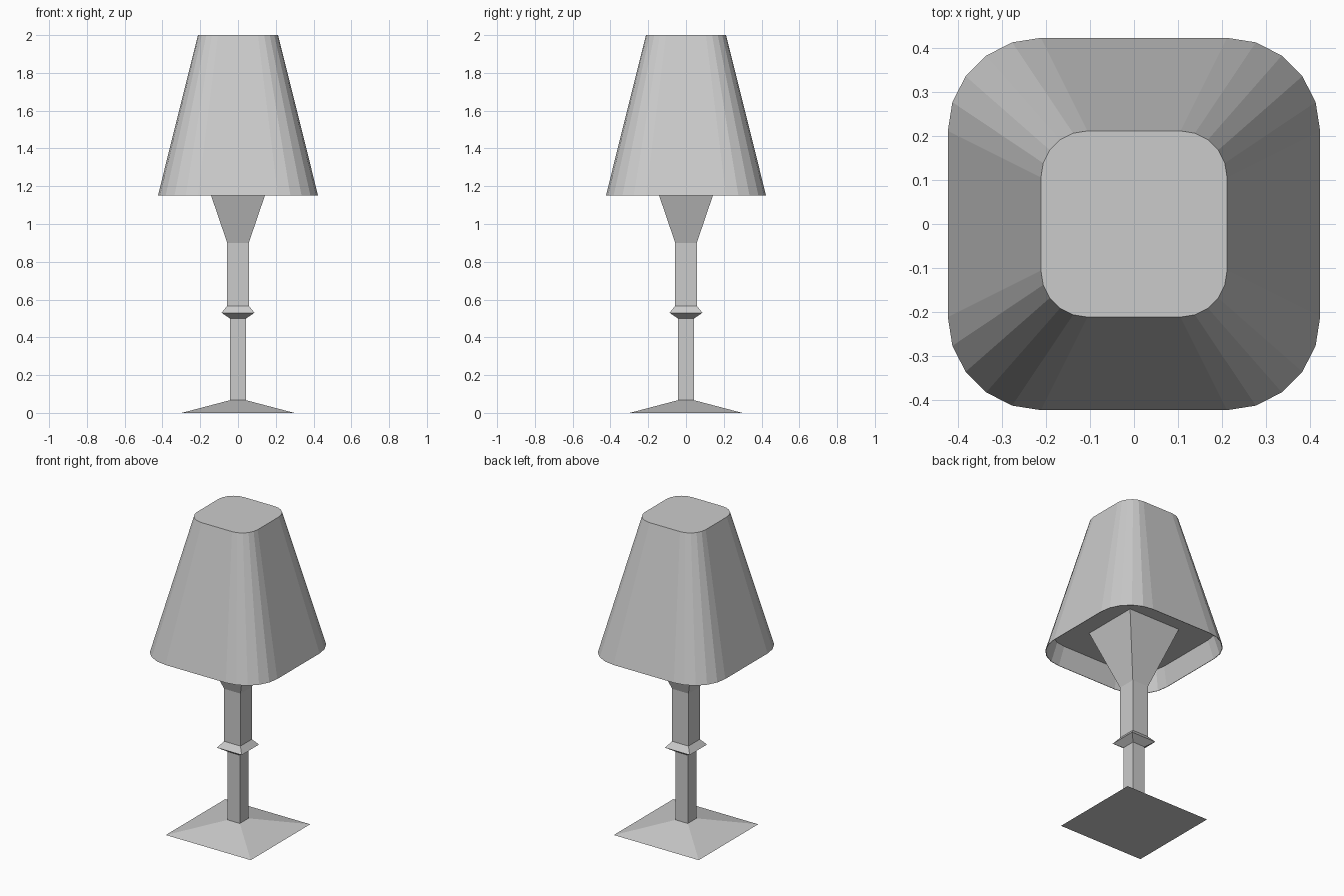
import bpy, bmesh, math

if "Cube" in bpy.data.objects:
    bpy.data.objects.remove(bpy.data.objects["Cube"])


def rounded_square(half, radius, segments):
    """Outline of a square with rounded corners, counter-clockwise."""
    pts = []
    c = half - radius
    for q in range(4):
        cx = c * (1, -1, -1, 1)[q]
        cy = c * (1, 1, -1, -1)[q]
        for i in range(segments + 1):
            a = math.pi / 2 * (q + i / segments)
            pts.append((cx + radius * math.cos(a), cy + radius * math.sin(a)))
    return pts


def square(half):
    return [(half, half), (-half, half), (-half, -half), (half, -half)]


def loft(name, sections):
    """Closed, flat-shaded solid skinned through (outline, z) sections."""
    bm = bmesh.new()
    rings = [[bm.verts.new((x, y, z)) for x, y in pts] for pts, z in sections]
    for lo, hi in zip(rings, rings[1:]):
        n = len(lo)
        for i in range(n):
            j = (i + 1) % n
            bm.faces.new((lo[i], lo[j], hi[j], hi[i]))
    bm.faces.new(rings[0][::-1])
    bm.faces.new(rings[-1])
    bmesh.ops.recalc_face_normals(bm, faces=bm.faces[:])
    mesh = bpy.data.meshes.new(name)
    bm.to_mesh(mesh)
    bm.free()
    obj = bpy.data.objects.new(name, mesh)
    bpy.context.collection.objects.link(obj)
    return obj


def square_loft(name, profile):
    return loft(name, [(square(h), z) for h, z in profile])


# Shallow pyramid foot
square_loft("base", [(0.298, 0.0), (0.043, 0.067)])

# Square stem, collar and flared holder under the shade
square_loft("lower_stem", [(0.043, 0.067), (0.043, 0.5)])
square_loft("collar", [(0.043, 0.5), (0.087, 0.53), (0.057, 0.567)])
square_loft("upper_stem", [(0.057, 0.567), (0.057, 0.9)])
square_loft("shade_holder", [(0.057, 0.9), (0.183, 1.27)])

# Tapered shade with rounded corners: recessed underside, outer wall, flat top
BOTTOM, TOP, RECESS = 1.15, 2.0, 1.27


def shade_section(half, z):
    return rounded_square(half, half / 2, 5), z


loft("shade", [
    shade_section(0.391, RECESS),
    shade_section(0.421, BOTTOM),
    shade_section(0.424, BOTTOM),
    shade_section(0.212, TOP),
])
